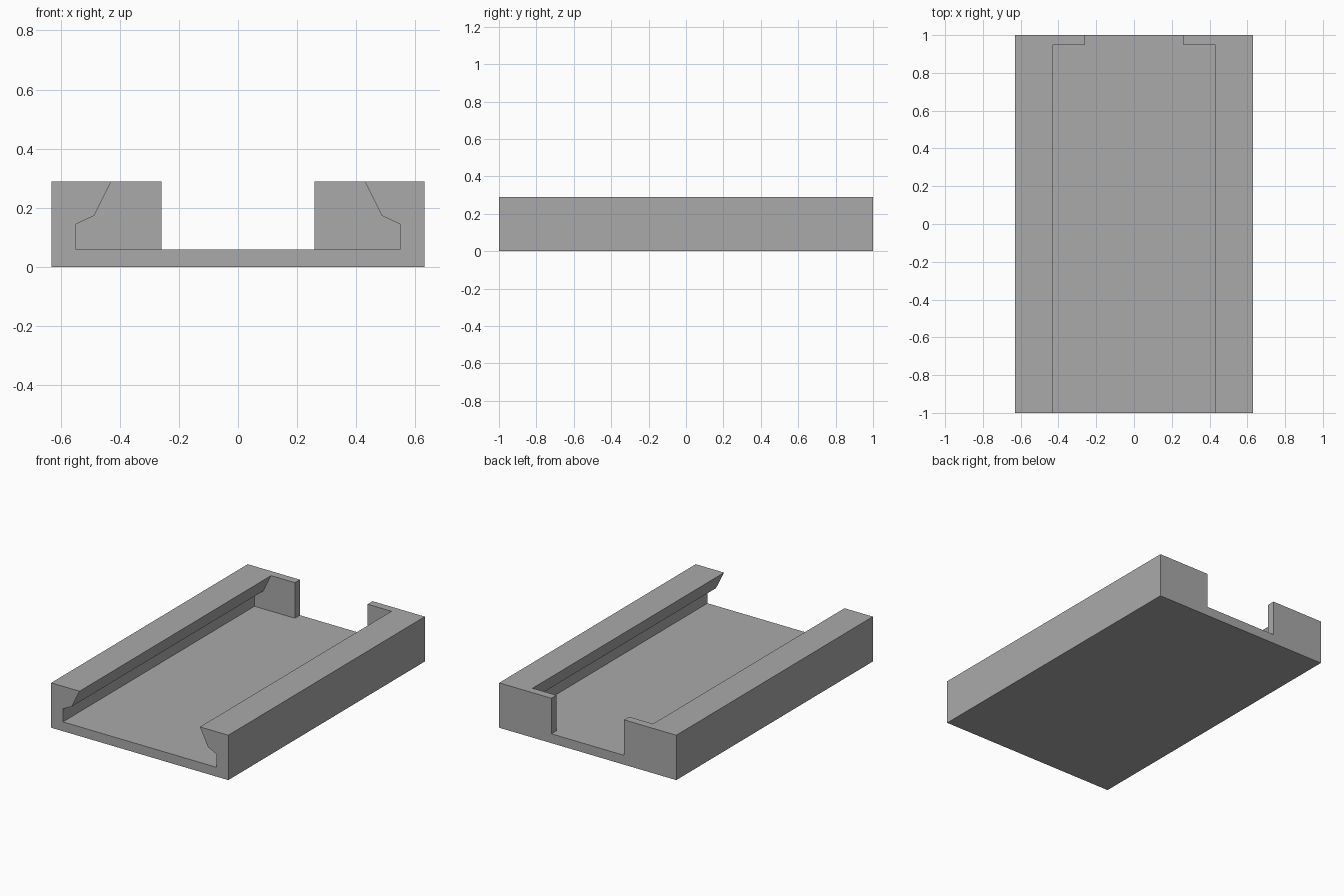
import bpy
import bmesh

cube = bpy.data.objects.get("Cube")
if cube:
    bpy.data.objects.remove(cube, do_unlink=True)

# Single flat grey
grey = bpy.data.materials.new("grey")
grey.use_nodes = True
colour = (0.4, 0.4, 0.4, 1)
grey.diffuse_color = colour
grey.node_tree.nodes["Principled BSDF"].inputs["Base Color"].default_value = colour

W, H, FLOOR, STOP = 0.631, 0.289, 0.06, 0.259
FRONT, INNER, BACK = -1.0, 0.949, 1.0

# Right-half outlines, listed from the top outer corner inward and down
undercut = [(0.429, H), (0.486, 0.174), (0.547, 0.145), (0.547, FLOOR)]
stop_edge = [(STOP, H), (STOP, FLOOR)]


def mirrored(half):
    return half + [(-x, z) for x, z in reversed(half)]


outer = [(W, 0), (W, H)]
channel = mirrored(outer + undercut + [(STOP, FLOOR)])
end_wall = mirrored(outer + undercut[:1] + stop_edge)

bm = bmesh.new()


def cap(profile, y):
    return bm.faces.new([bm.verts.new((x, y, z)) for x, z in profile])


def walls(profile, y0, y1):
    for (xa, za), (xb, zb) in zip(profile, profile[1:] + profile[:1]):
        bm.faces.new([bm.verts.new(p) for p in
                      ((xa, y0, za), (xb, y0, zb), (xb, y1, zb), (xa, y1, za))])


# Grooved channel, open at the front
cap(channel, FRONT)
walls(channel, FRONT, INNER)

# Notched end wall
walls(end_wall, INNER, BACK)
cap(end_wall, BACK)

# Inner faces of the two stops
for side in (1, -1):
    cap([(side * x, z) for x, z in undercut + stop_edge[::-1]], INNER)

# Weld the sections and merge the flat faces
bmesh.ops.remove_doubles(bm, verts=bm.verts[:], dist=0.0001)
bmesh.ops.dissolve_limit(bm, angle_limit=0.01, verts=bm.verts[:], edges=bm.edges[:])
bmesh.ops.recalc_face_normals(bm, faces=bm.faces[:])

mesh = bpy.data.meshes.new("slide_tray")
bm.to_mesh(mesh)
bm.free()
mesh.materials.append(grey)
tray = bpy.data.objects.new("slide_tray", mesh)
bpy.context.collection.objects.link(tray)
